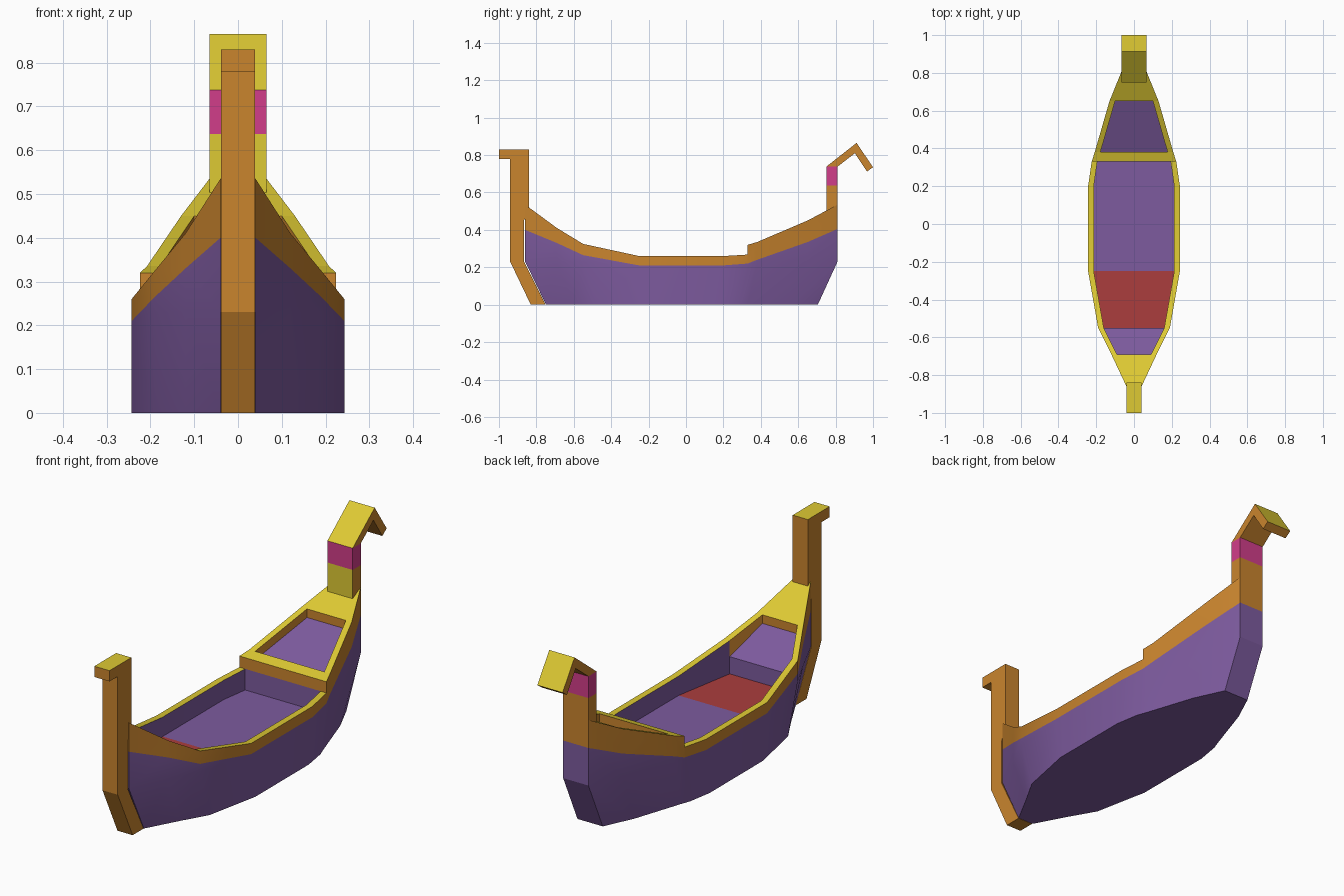
import bpy, bmesh
from mathutils import Vector

if "Cube" in bpy.data.objects:
    bpy.data.objects.remove(bpy.data.objects["Cube"])


def material(name, rgb):
    m = bpy.data.materials.new(name)
    m.diffuse_color = [((c + 0.055) / 1.055) ** 2.4 for c in rgb] + [1]
    m.use_nodes = True
    m.node_tree.nodes["Principled BSDF"].inputs["Base Color"].default_value = m.diffuse_color
    return m


MATS = [material("purple", (.49, .355, .62)), material("orange wood", (.79, .52, .18)),
        material("yellow trim", (.87, .79, .20)), material("red", (.67, .24, .24)),
        material("magenta", (.82, .24, .54))]
PURPLE, ORANGE, YELLOW, RED, MAGENTA = range(5)


def finish(bm, name):
    me = bpy.data.meshes.new(name)
    bm.to_mesh(me)
    bm.free()
    for m in MATS:
        me.materials.append(m)
    ob = bpy.data.objects.new(name, me)
    bpy.context.collection.objects.link(ob)
    return ob


def plate(name, pts, half, side, is_yellow=lambda n: False):
    """Side profile (y, z) extruded symmetrically across x."""
    bm = bmesh.new()
    f = bm.faces.new([bm.verts.new((-half, y, z)) for y, z in pts])
    ext = bmesh.ops.extrude_face_region(bm, geom=[f])["geom"]
    bmesh.ops.translate(bm, vec=(2 * half, 0, 0),
                        verts=[v for v in ext if isinstance(v, bmesh.types.BMVert)])
    bmesh.ops.recalc_face_normals(bm, faces=bm.faces)
    for f in bm.faces:
        f.normal_update()
        f.material_index = YELLOW if is_yellow(f.normal) else side
    return finish(bm, name)


# Hull stations: y, half width, rim height, stripe height
ST = [(-.86, .04, .535, .40), (-.69, .12, .41, .33), (-.55, .19, .325, .265),
      (-.25, .243, .26, .21), (.2, .243, .26, .21), (.33, .224, .268, .22),
      (.33, .224, .32, .22), (.38, .208, .335, .24), (.65, .13, .45, .335),
      (.81, .065, .535, .405)]
# Bays between stations: None is a deck, otherwise floor heights and colours
BAYS = [None, (.37, .25, PURPLE, ORANGE), (.17, .17, RED, PURPLE), (.17, .17, PURPLE, PURPLE),
        (.17, .17, PURPLE, PURPLE), None, None, (.295, .41, PURPLE, ORANGE), None]
RIM = .03

bm = bmesh.new()


def quad(pts, mat, direction):
    f = bm.faces.new([bm.verts.new(p) for p in pts])
    f.normal_update()
    if f.normal.dot(Vector(direction)) < 0:
        f.normal_flip()
    f.material_index = mat


def across(y, w, z0, z1, mat, d):
    quad([(-w, y, z0), (w, y, z0), (w, y, z1), (-w, y, z1)], mat, (0, d, 0))


def side_levels(s):
    """Half width, y and z from keel to rim."""
    y, w, rim, stripe = s
    return [(w, y * .87, 0), (w, y, min(.23, stripe - .01)), (w, y, stripe), (w, y, rim)]


for i, bay in enumerate(BAYS):
    a, b = ST[i], ST[i + 1]
    if a[0] == b[0]:
        continue
    la, lb = side_levels(a), side_levels(b)
    ia, ib = a[1] - RIM, b[1] - RIM
    for s in (-1, 1):
        flip = lambda p: (s * p[0], p[1], p[2])
        # outer planking and stripe
        for k, mat in enumerate((PURPLE, PURPLE, ORANGE)):
            quad([flip(p) for p in (la[k], lb[k], lb[k + 1], la[k + 1])], mat, (s, 0, 0))
        if bay:
            # rim and inner wall
            ra, rb = (ia, a[0], a[2]), (ib, b[0], b[2])
            quad([flip(p) for p in (la[3], lb[3], rb, ra)], YELLOW, (0, 0, 1))
            quad([flip(p) for p in (ra, rb, (ib, b[0], bay[1]), (ia, a[0], bay[0]))],
                 bay[3], (-s, 0, 0))

    def slab(wa, wb, ya, yb, za, zb, mat, d):
        quad([(-wa, ya, za), (wa, ya, za), (wb, yb, zb), (-wb, yb, zb)], mat, (0, 0, d))

    # bottom, then deck or floor
    slab(a[1], b[1], la[0][1], lb[0][1], 0, 0, PURPLE, -1)
    if bay:
        slab(ia, ib, a[0], b[0], bay[0], bay[1], bay[2], 1)
    else:
        slab(a[1], b[1], a[0], b[0], a[2], b[2], YELLOW, 1)

# bulkheads and the crossbar face
across(-.69, .09, .37, .41, ORANGE, 1)
across(-.55, .16, .17, .25, PURPLE, 1)
across(.33, .194, .17, .268, PURPLE, -1)
across(.33, .224, .268, .32, ORANGE, -1)
across(.38, .178, .295, .335, ORANGE, 1)
across(.65, .10, .41, .45, ORANGE, -1)
# bow and stern ends
for s, d in ((ST[0], -1), (ST[-1], 1)):
    lv = side_levels(s)
    for k, mat in enumerate((PURPLE, PURPLE, ORANGE)):
        (w, y0, z0), (_, y1, z1) = lv[k], lv[k + 1]
        quad([(-w, y0, z0), (w, y0, z0), (w, y1, z1), (-w, y1, z1)], mat, (0, d, 0))
bmesh.ops.remove_doubles(bm, verts=bm.verts, dist=.0005)
hull = finish(bm, "hull")
bpy.context.view_layer.objects.active = hull
hull.select_set(True)
bpy.ops.object.shade_smooth_by_angle(angle=.4)

# Bow post with forward tip
top = lambda n: n.z > .5
plate("bow_post", [(-.83, 0), (-.94, .23), (-.94, .78), (-1, .78), (-1, .83), (-.84, .83),
                   (-.84, .5), (-.866, .45), (-.866, .23), (-.75, 0)], .039, ORANGE, top)
# Stern neck, painted band and bent head
plate("stern_neck", [(.75, .50), (.81, .535), (.81, .637), (.75, .637)], .065, ORANGE,
      lambda n: n.y < -.5 and abs(n.z) < .5)
plate("neck_band", [(.75, .637), (.81, .637), (.81, .738), (.75, .738)], .065, MAGENTA)
plate("stern_head", [(.75, .738), (.912, .865), (1, .735), (.968, .712), (.903, .81),
                     (.81, .738)], .065, ORANGE, top)
